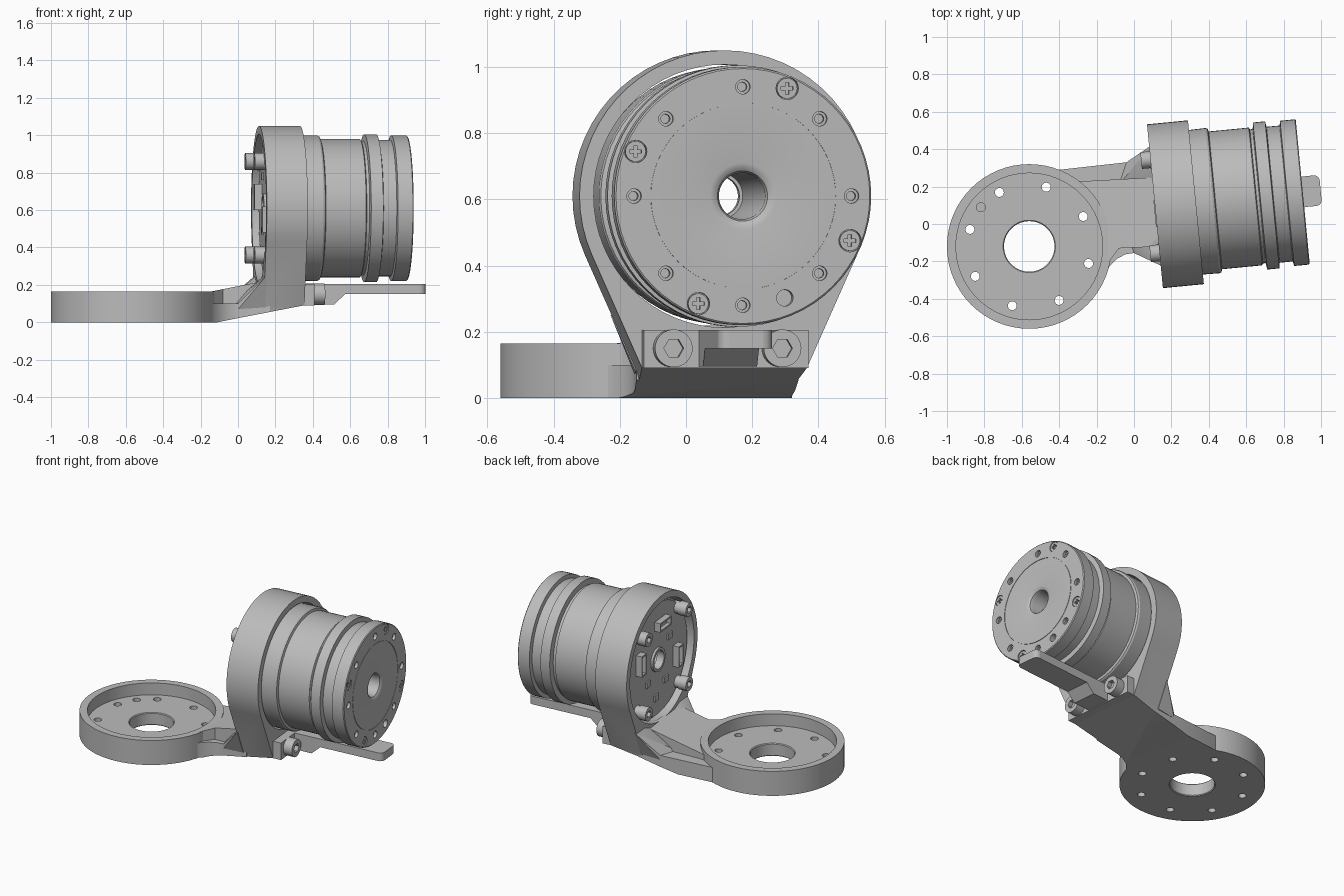
import bpy, bmesh
from math import radians, sin, cos, pi
from mathutils import Matrix, Vector

if "Cube" in bpy.data.objects:
    bpy.data.objects.remove(bpy.data.objects["Cube"])

grey = bpy.data.materials.new("machined_grey")
grey.use_nodes = True
grey.diffuse_color = (0.5, 0.5, 0.5, 1)
grey.node_tree.nodes["Principled BSDF"].inputs["Base Color"].default_value = (0.5, 0.5, 0.5, 1)

# Motor frame: x runs along the motor axis, origin at the rear of its clamp ring
MOTOR = Matrix.Translation((0.112, 0.095, 0.61)) @ Matrix.Rotation(radians(5.55), 4, 'Z')
# Joint frame: x runs upward, origin at the bottom of the cup
CUP = Matrix.Translation((-0.56, -0.12, 0)) @ Matrix.Rotation(-pi / 2, 4, 'Y')
WORLD = Matrix.Identity(4)


def finish(name, bm, matrix=WORLD):
    bmesh.ops.remove_doubles(bm, verts=bm.verts, dist=1e-5)
    bmesh.ops.recalc_face_normals(bm, faces=bm.faces)
    bm.transform(matrix)
    mesh = bpy.data.meshes.new(name)
    bm.to_mesh(mesh)
    bm.free()
    mesh.materials.append(grey)
    ob = bpy.data.objects.new(name, mesh)
    bpy.context.collection.objects.link(ob)
    return ob


def spin(bm, profile, y=0, z=0, n=64):
    """Revolve a closed (x, radius) profile around a line parallel to x."""
    rings = [[bm.verts.new((x, y + r * cos(2 * pi * i / n), z + r * sin(2 * pi * i / n)))
              for i in range(n)] for x, r in profile]
    for a, b in zip(rings, rings[1:] + rings[:1]):
        for i in range(n):
            j = (i + 1) % n
            bm.faces.new((a[i], a[j], b[j], b[i]))
    # collapse the rings that lie on the axis
    bmesh.ops.dissolve_degenerate(bm, dist=1e-6, edges=bm.edges)


def rods(name, spots, x0, x1, r, matrix=MOTOR, n=20):
    """Cylinders along x at the given (y, z) spots, as one object."""
    bm = bmesh.new()
    for y, z in spots:
        caps = [[bm.verts.new((x, y + r * cos(2 * pi * i / n), z + r * sin(2 * pi * i / n)))
                 for i in range(n)] for x in (x0, x1)]
        for cap in caps:
            bm.faces.new(cap)
        for i in range(n):
            j = (i + 1) % n
            bm.faces.new((caps[0][i], caps[0][j], caps[1][j], caps[1][i]))
    return finish(name, bm, matrix)


def lathe(name, profile, matrix=MOTOR):
    bm = bmesh.new()
    spin(bm, profile)
    return finish(name, bm, matrix)


def prism(name, points, direction, matrix=WORLD, planes=()):
    """Extrude an outline, then trim it by (point, outward normal) planes."""
    bm = bmesh.new()
    face = bm.faces.new([bm.verts.new(p) for p in points])
    new = bmesh.ops.extrude_face_region(bm, geom=[face], use_keep_orig=True)["geom"]
    bmesh.ops.translate(bm, vec=direction, verts=[g for g in new if isinstance(g, bmesh.types.BMVert)])
    for co, no in planes:
        bmesh.ops.bisect_plane(bm, geom=bm.verts[:] + bm.edges[:] + bm.faces[:],
                               plane_co=co, plane_no=no, clear_outer=True)
        bmesh.ops.holes_fill(bm, edges=[e for e in bm.edges if e.is_boundary], sides=0)
    return finish(name, bm, matrix)


def hull(name, points):
    bm = bmesh.new()
    for p in points:
        bm.verts.new(p)
    bmesh.ops.convex_hull(bm, input=bm.verts)
    return finish(name, bm)


def box(name, x, y, z, matrix=MOTOR):
    return prism(name, [(x[0], y[0], z[0]), (x[0], y[1], z[0]), (x[0], y[1], z[1]), (x[0], y[0], z[1])],
                 (x[1] - x[0], 0, 0), matrix)


def cut(ob, *cutters):
    for c in cutters:
        c.hide_render = True
        mod = ob.modifiers.new("cut", 'BOOLEAN')
        mod.operation, mod.solver, mod.object = 'DIFFERENCE', 'EXACT', c
    bpy.context.view_layer.update()
    ob.data = bpy.data.meshes.new_from_object(ob.evaluated_get(bpy.context.evaluated_depsgraph_get()))
    ob.modifiers.clear()
    for c in cutters:
        bpy.data.objects.remove(c)


def polar(r, degrees):
    return [(r * cos(radians(d)), r * sin(radians(d))) for d in degrees]


# Joint cup: shallow dish with a central bore and a bolt circle
cup = lathe("joint_cup", [(0, 0.14), (0, 0.44), (0.165, 0.44), (0.165, 0.392),
                          (0.085, 0.392), (0.085, 0.14), (0.08, 0.135), (0.005, 0.135)], CUP)
# in the cup frame y stays y and z points to -x
spots = [(y, -x) for x, y in polar(0.33, range(29, 389, 45))]
pin = [(y, -x) for x, y in polar(0.333, [141])]
cut(cup, rods("cut_holes", spots, -0.1, 0.2, 0.024, CUP), rods("cut_pin", pin, 0.06, 0.2, 0.024, CUP))

# Bracket pedestal with sloped underside
slope = (Vector((-0.25, 0, -0.61)), Vector((0.09, 0, -0.465)))
world_slope = (MOTOR @ slope[0], MOTOR.to_3x3() @ slope[1])
outline = polar(0.44, range(-24, 205, 6)) + [(-0.25, -0.52), (-0.23, -0.6), (0.23, -0.6), (0.25, -0.52)]
pedestal = prism("motor_bracket", [(0, v, z) for v, z in outline], (0.22, 0, 0), MOTOR, [slope])
cut(pedestal, rods("cut_bore", [(0, 0)], -0.1, 0.4, 0.397, n=64))


# Arm from cup to pedestal: flat flange, rising ridge and side gussets
def rim(a0, a1):
    return [(x - 0.56, y - 0.12) for x, y in polar(0.415, range(a0, a1, -5))]


flange = rim(72, -42) + [(-0.2, -0.37), (-0.165, -0.29), (-0.13, -0.225), (-0.09, -0.185), (-0.045, -0.162),
                         (0, -0.155), (0.17, -0.15), (0.12, 0.34), (-0.04, 0.33), (-0.4, 0.29)]
prism("arm_flange", [(x, y, 0) for x, y in flange], (0, 0, 0.1), planes=[world_slope])
ridge = rim(58, -22) + [(-0.08, -0.13), (0.14, -0.12), (0.12, 0.25), (-0.25, 0.23)]
prism("arm_ridge", [(x, y, 0.06) for x, y in ridge], (0, 0, 0.3),
      planes=[((-0.14, 0, 0.165), (-0.2, 0, 1))])
for side, start in ((-1, (0, -0.155)), (1, (-0.04, 0.33))):
    foot = [MOTOR @ Vector((0.01, side * v, z - 0.61)) for v, z in
            ((0.25, 0.08), (0.325, 0.25), (0.22, 0.25), (0.1, 0.2), (0.1, 0.08))]
    hull("arm_gusset", foot + [(start[0], start[1], 0.1), (start[0], start[1], 0.07),
                               (start[0] - 0.04, start[1] - side * 0.12, 0.1)])

# Motor housing
motor = lathe("motor_housing", [
    (0.05, 0.07), (0.05, 0.385), (0.31, 0.39), (0.32, 0.385), (0.325, 0.37), (0.54, 0.37),
    (0.545, 0.36), (0.56, 0.36), (0.565, 0.395), (0.63, 0.395), (0.635, 0.365), (0.705, 0.365),
    (0.71, 0.39), (0.789, 0.39), (0.794, 0.385), (0.794, 0.282), (0.79, 0.282), (0.79, 0.279),
    (0.794, 0.279), (0.794, 0.1), (0.791, 0.087), (0.783, 0.076), (0.765, 0.07)])
taps = polar(0.33, range(0, 360, 45))
screws = polar(0.352, [67.5, 157.5, 247.5, 337.5])
cut(motor, rods("cut_taps", taps, 0.745, 0.9, 0.022), rods("cut_seats", screws, 0.77, 0.9, 0.034),
    rods("cut_dowel", polar(0.333, [-67.5]), 0.75, 0.9, 0.025))
lathes = rods("tap_inserts", taps, 0.74, 0.775, 0.022)
cut(lathes, rods("cut_inserts", taps, 0.75, 0.9, 0.014))
for y, z in screws:
    head = rods("face_screw", [(y, z)], 0.765, 0.79, 0.031)
    cut(head, box("cut_a", (0.778, 0.9), (y - 0.018, y + 0.018), (z - 0.005, z + 0.005)),
        box("cut_b", (0.778, 0.9), (y - 0.005, y + 0.005), (z - 0.018, z + 0.018)))

# Controller board on the rear with bore collar, connectors and chips
lathe("circuit_board", [(0.035, 0.075), (0.035, 0.372), (0.055, 0.372), (0.055, 0.075)])
lathe("bore_collar", [(0.02, 0.06), (0.02, 0.078), (0.07, 0.078), (0.07, 0.06)])
for y, z, w, h in ((-0.04, 0.23, 0.07, 0.03), (-0.23, -0.06, 0.03, 0.07), (0.23, 0.06, 0.03, 0.07)):
    plug = box("connector", (-0.005, 0.05), (y - w, y + w), (z - h, z + h))
    cut(plug, box("cut_plug", (-0.1, 0.02), (y - w + 0.01, y + w - 0.01), (z - h + 0.01, z + h - 0.01)))
for y, z in ((0.02, -0.25), (0.12, -0.12), (-0.1, -0.17), (0.12, 0.17), (-0.15, 0.1)):
    box("chip", (0.025, 0.05), (y - 0.025, y + 0.025), (z - 0.02, z + 0.02))

# Socket-head bolts: four at the rear, two on the clamp block
rear = polar(0.354, range(45, 360, 90))
rods("bolt_bosses", rear, 0.0, 0.07, 0.04)
heads = rods("rear_bolts", rear, -0.05, 0.01, 0.045, n=28)
cut(heads, rods("cut_hex", rear, -0.1, -0.025, 0.024, n=6))
pair = [(-0.165, -0.46), (0.165, -0.46)]
heads = rods("clamp_bolts", pair, 0.27, 0.335, 0.057, n=32)
cut(heads, rods("cut_hex", pair, 0.305, 0.4, 0.03, n=6))

# Clamp block and the tongue under the motor
box("clamp_block", (0.2, 0.275), (-0.25, 0.25), (-0.52, -0.405))
side = [(0.27, -0.405), (0.89, -0.405), (0.89, -0.46), (0.455, -0.46), (0.395, -0.515), (0.27, -0.515)]
tongue = prism("tongue", [(x, -0.082, z) for x, z in side], (0, 0.164, 0), MOTOR)
bevel = tongue.modifiers.new("round_tip", 'BEVEL')
bevel.width, bevel.segments, bevel.limit_method = 0.03, 4, 'WEIGHT'
weights = tongue.data.attributes.new("bevel_weight_edge", 'FLOAT', 'EDGE')
for e in tongue.data.edges:
    a, b = (tongue.data.vertices[i].co for i in e.vertices)
    weights.data[e.index].value = float(min(a.x, b.x) > 0.9 and abs(a.z - b.z) > 0.03)

# Smooth round surfaces, keep edges sharp
bpy.ops.object.select_all(action='DESELECT')
for ob in bpy.context.collection.objects:
    if ob.type == 'MESH':
        ob.select_set(True)
        bpy.context.view_layer.objects.active = ob
bpy.ops.object.shade_smooth_by_angle(angle=radians(25))
